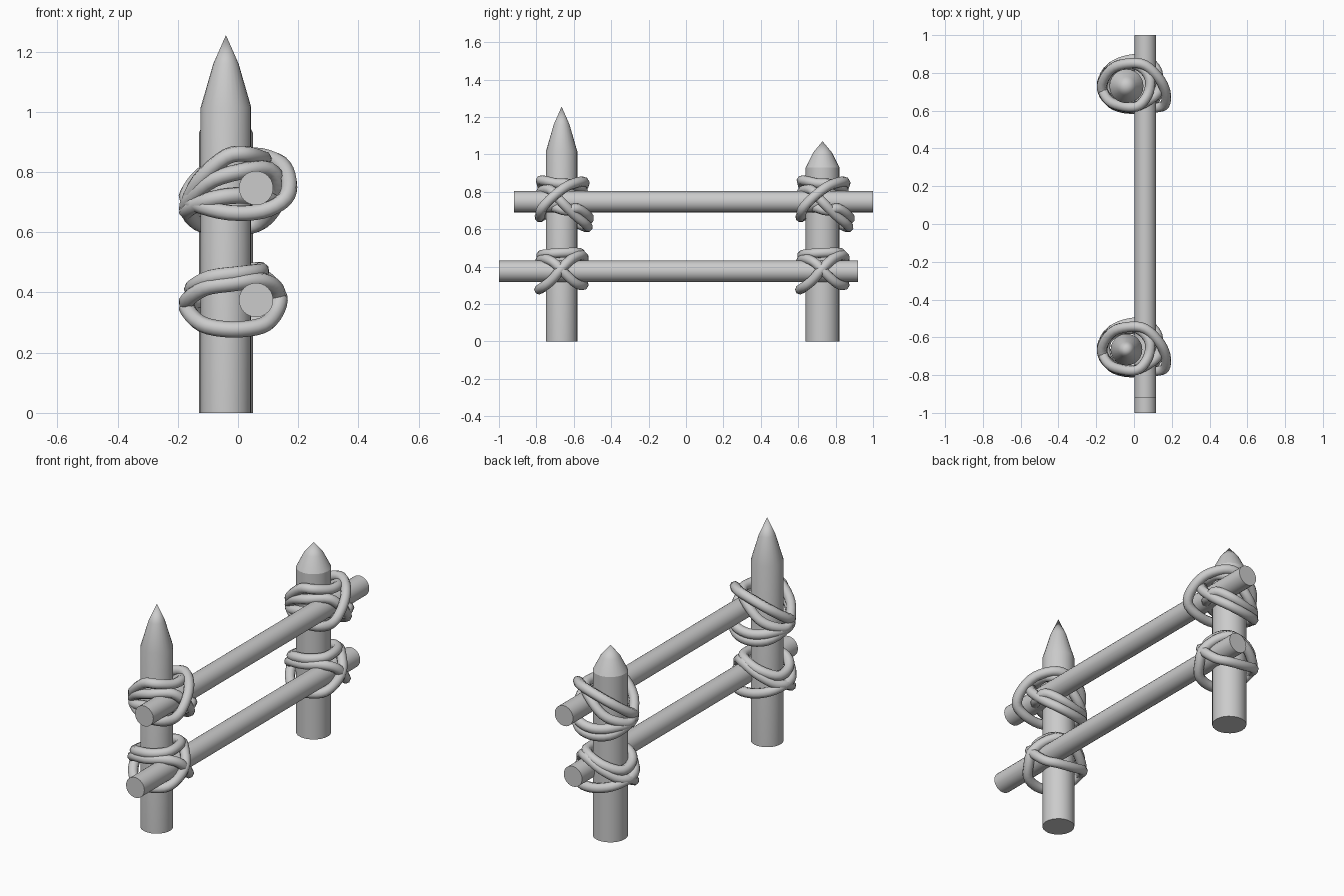
import bpy, bmesh, math
from mathutils import Vector

if "Cube" in bpy.data.objects:
    bpy.data.objects.remove(bpy.data.objects["Cube"])

POST_X, RAIL_X = -0.04, 0.06
ROPE_R = 0.027


def finish(obj, angle=35):
    bpy.ops.object.select_all(action='DESELECT')
    obj.select_set(True)
    bpy.context.view_layer.objects.active = obj
    bpy.ops.object.shade_smooth_by_angle(angle=math.radians(angle))


def post(name, y, profile, tip, sides=24):
    """Lathe a sharpened stake from (radius, z) rings up to a tip."""
    bm = bmesh.new()
    rings = []
    for r, z in profile:
        rings.append([bm.verts.new((POST_X + r * math.cos(2 * math.pi * i / sides),
                                    y + r * math.sin(2 * math.pi * i / sides), z))
                      for i in range(sides)])
    bm.faces.new(rings[0][::-1])
    for a, b in zip(rings, rings[1:]):
        for i in range(sides):
            j = (i + 1) % sides
            bm.faces.new((a[i], a[j], b[j], b[i]))
    top = bm.verts.new((POST_X, y, tip))
    for i in range(sides):
        bm.faces.new((rings[-1][i], rings[-1][(i + 1) % sides], top))
    me = bpy.data.meshes.new(name)
    bm.to_mesh(me)
    bm.free()
    obj = bpy.data.objects.new(name, me)
    bpy.context.collection.objects.link(obj)
    finish(obj, 20)


def rail(name, y0, y1, z):
    bpy.ops.mesh.primitive_cylinder_add(vertices=24, radius=0.057, depth=y1 - y0,
                                        location=(RAIL_X, (y0 + y1) / 2, z),
                                        rotation=(math.pi / 2, 0, 0))
    obj = bpy.context.object
    obj.name = name
    finish(obj)


def rope(name, y, loops):
    """Closed smooth rope loops; points are (x, y from post centre, z)."""
    cu = bpy.data.curves.new(name, 'CURVE')
    cu.dimensions = '3D'
    cu.bevel_depth = ROPE_R
    cu.bevel_resolution = 2
    cu.resolution_u = 4
    for pts in loops:
        sp = cu.splines.new('BEZIER')
        sp.bezier_points.add(len(pts) - 1)
        sp.use_cyclic_u = True
        n = len(pts)
        for i, bp in enumerate(sp.bezier_points):
            p = Vector(pts[i])
            t = (Vector(pts[(i + 1) % n]) - Vector(pts[i - 1])) / 6
            bp.handle_left_type = bp.handle_right_type = 'FREE'
            bp.co, bp.handle_left, bp.handle_right = p, p - t, p + t
    obj = bpy.data.objects.new(name, cu)
    bpy.context.collection.objects.link(obj)
    obj.location.y = y
    bpy.ops.object.select_all(action='DESELECT')
    obj.select_set(True)
    bpy.context.view_layer.objects.active = obj
    bpy.ops.object.convert(target='MESH')
    finish(bpy.context.object, 60)


# Sharpened posts
post("tall_post", -0.665, [(0.084, 0), (0.084, 1.015), (0.042, 1.16)], 1.255)
post("short_post", 0.73, [(0.09, 0), (0.09, 0.93), (0.05, 1.01)], 1.07)

# Horizontal rails
rail("upper_rail", -0.92, 1.0, 0.747)
rail("lower_rail", -1.0, 0.92, 0.375)

# Upper lashing: wide diagonal loop, collar, and two low loops over the rail
upper = [
    [(0.06, 0.11, 0.855), (0.14, 0.03, 0.83), (0.17, -0.05, 0.77), (0.155, -0.105, 0.71),
     (0.08, -0.115, 0.67), (-0.03, -0.115, 0.665), (-0.13, -0.07, 0.69),
     (-0.17, 0.0, 0.72), (-0.12, 0.09, 0.79), (-0.03, 0.12, 0.835)],
    [(-0.17, 0.0, 0.68), (-0.13, -0.08, 0.77), (-0.04, -0.11, 0.85), (0.03, -0.1, 0.86),
     (0.078, -0.03, 0.845), (0.08, 0.05, 0.84), (0.02, 0.11, 0.81),
     (-0.07, 0.115, 0.73), (-0.14, 0.07, 0.69)],
    [(0.14, 0.0, 0.745), (0.1, -0.06, 0.81), (0.0, -0.11, 0.80), (-0.1, -0.095, 0.765),
     (-0.168, -0.02, 0.69), (-0.13, 0.09, 0.63), (-0.04, 0.135, 0.61),
     (0.06, 0.13, 0.625), (0.115, 0.07, 0.675)],
    [(0.12, 0.02, 0.70), (0.07, -0.05, 0.72), (-0.03, -0.1, 0.72), (-0.12, -0.08, 0.70),
     (-0.17, 0.0, 0.67), (-0.12, 0.1, 0.66), (-0.03, 0.14, 0.65),
     (0.06, 0.14, 0.67), (0.12, 0.085, 0.71)],
]

# Lower lashing: two loops crossing on the rail, plus a collar above it
lower = [
    [(-0.17, 0, 0.35), (-0.12, -0.09, 0.295), (-0.02, -0.12, 0.277), (0.08, -0.1, 0.29),
     (0.123, -0.05, 0.33), (0.137, 0.0, 0.39), (0.09, 0.06, 0.445), (0.03, 0.11, 0.46),
     (-0.06, 0.115, 0.42), (-0.14, 0.07, 0.37)],
    [(-0.17, -0.02, 0.37), (-0.11, -0.095, 0.415), (-0.02, -0.115, 0.43), (0.07, -0.085, 0.44),
     (0.12, -0.04, 0.42), (0.135, 0.01, 0.37), (0.11, 0.07, 0.315), (0.05, 0.11, 0.3),
     (-0.05, 0.115, 0.31), (-0.14, 0.08, 0.34)],
    [(-0.09, -0.1, 0.45), (0, -0.105, 0.462), (0.07, -0.05, 0.47), (0.07, 0.05, 0.475),
     (0.02, 0.1, 0.47), (-0.07, 0.105, 0.44), (-0.145, 0.05, 0.41), (-0.145, -0.04, 0.42)],
]

for label, y in (("tall", -0.665), ("short", 0.73)):
    rope(label + "_post_upper_rope", y, upper)
    rope(label + "_post_lower_rope", y, lower)
